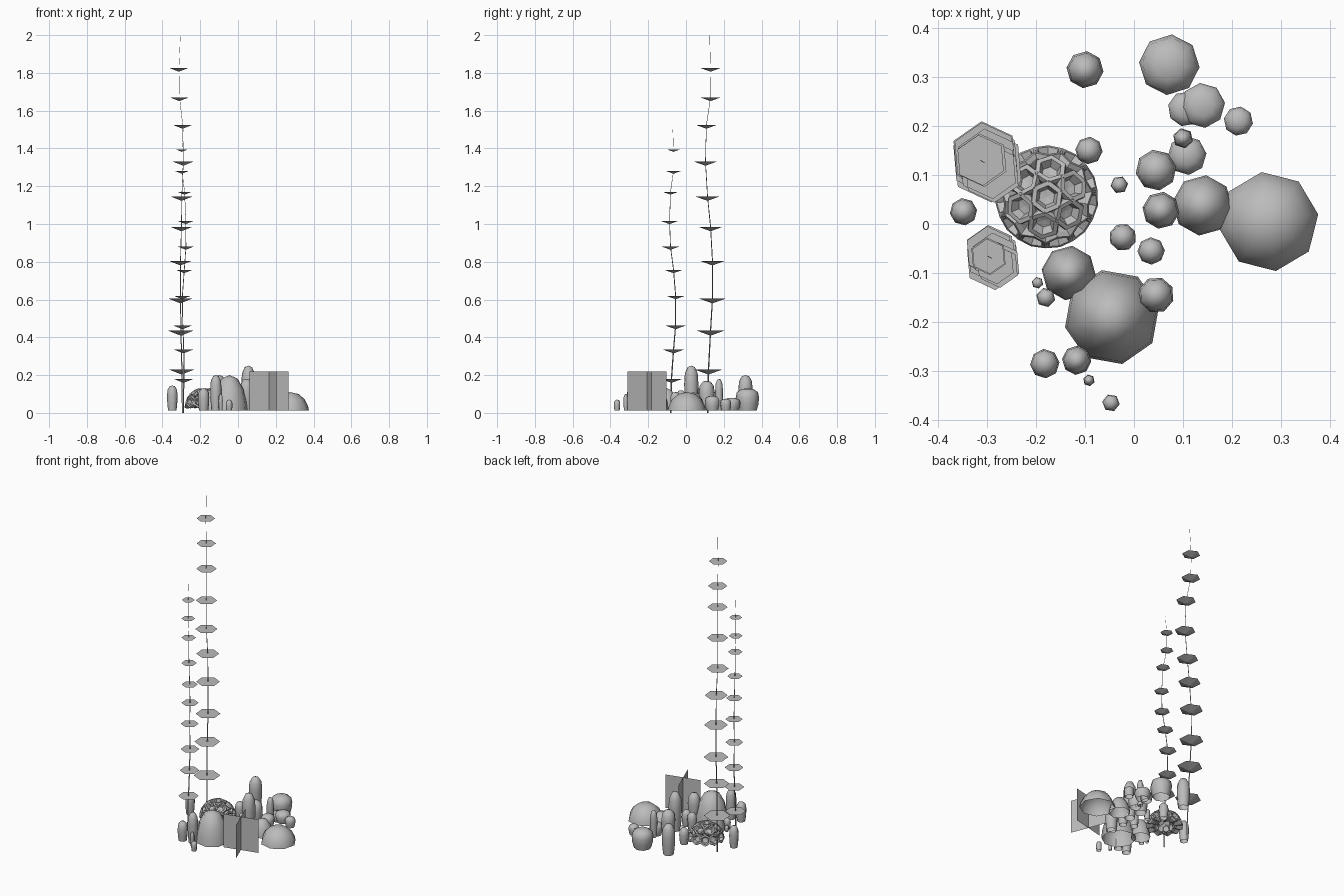
import bpy, bmesh, math
from mathutils import Vector, Matrix

cube = bpy.data.objects.get("Cube")
if cube:
    bpy.data.objects.remove(cube, do_unlink=True)

grey = bpy.data.materials.new("stone_grey")
grey.use_nodes = True
colour = (0.5, 0.5, 0.5, 1)
grey.diffuse_color = colour
grey.node_tree.nodes["Principled BSDF"].inputs["Base Color"].default_value = colour


def finish(bm, name, smooth=False):
    mesh = bpy.data.meshes.new(name)
    bm.to_mesh(mesh)
    bm.free()
    mesh.materials.append(grey)
    for poly in mesh.polygons:
        poly.use_smooth = smooth
    obj = bpy.data.objects.new(name, mesh)
    bpy.context.scene.collection.objects.link(obj)
    return obj


def add_lathe(bm, profile, sides, matrix, phase=0.0):
    """Join rings of a radius/height profile; zero radius makes a tip."""
    rings = []
    for radius, z in profile:
        count = sides if radius > 0 else 1
        turns = [phase + math.tau * i / sides for i in range(count)]
        rings.append([bm.verts.new(matrix @ Vector((radius * math.cos(t), radius * math.sin(t), z)))
                      for t in turns])
    for low, high in zip(rings, rings[1:]):
        for i in range(sides):
            j = (i + 1) % sides
            corners = [low[i % len(low)], low[j % len(low)], high[j % len(high)], high[i % len(high)]]
            bm.faces.new(list(dict.fromkeys(corners)))


# Rounded growths, open underneath: wide domes and slender pillars
DOME = [(1, 0), (0.95, 0.25), (0.78, 0.6), (0.45, 0.9), (0, 1)]
PILLAR = [(0.8, 0), (0.95, 0.3), (1, 0.6), (0.9, 0.83), (0.5, 0.97), (0, 1)]
GROUND = 0.012


def growth(name, shape, x, y, radius, top, sides):
    bm = bmesh.new()
    profile = [(r * radius, z * (top - GROUND)) for r, z in shape]
    add_lathe(bm, profile, sides, Matrix.Translation((x, y, GROUND)), x * 9 + y * 5)
    finish(bm, name, True)


domes = [(0.275, 0.005, 0.102, 0.11), (-0.045, -0.19, 0.098, 0.2),
         (0.14, 0.038, 0.062, 0.11), (-0.133, -0.1, 0.056, 0.13)]
for n, (x, y, r, h) in enumerate(domes):
    growth(f"dome_{n + 1}", DOME, x, y, r, h, 8)

pillars = [(0.072, 0.325, 0.062, 0.13), (0.14, 0.242, 0.046, 0.08), (0.105, 0.235, 0.036, 0.07),
           (-0.1, 0.315, 0.038, 0.2), (0.213, 0.21, 0.03, 0.075), (0.1, 0.175, 0.021, 0.18),
           (0.108, 0.14, 0.04, 0.09), (0.045, 0.11, 0.042, 0.17), (0.055, 0.028, 0.038, 0.25),
           (0.045, -0.145, 0.037, 0.18), (-0.03, 0.08, 0.018, 0.08), (-0.023, -0.027, 0.028, 0.12),
           (0.035, -0.055, 0.028, 0.11), (-0.092, 0.15, 0.028, 0.11), (-0.348, 0.025, 0.028, 0.145),
           (-0.182, -0.285, 0.03, 0.13), (-0.117, -0.278, 0.03, 0.2), (-0.047, -0.365, 0.018, 0.07),
           (-0.092, -0.319, 0.012, 0.1), (-0.18, -0.15, 0.02, 0.08), (-0.197, -0.12, 0.012, 0.05)]
for n, (x, y, r, h) in enumerate(pillars):
    growth(f"pillar_{n + 1}", PILLAR, x, y, r, h, 8 if r > 0.025 else 6)

# Honeycomb cluster: hexagonal cups spread over a small dome
centre = Vector((-0.178, 0.055, 0.03))
bm = bmesh.new()
CUP = [(0.018, 0.055), (0.036, 0.09), (0.034, 0.1), (0.024, 0.1), (0.017, 0.082), (0, 0.08)]
for tilt, count in ((0, 1), (36, 6), (72, 11)):
    for i in range(count):
        turn = Matrix.Rotation(math.tau * i / count + 0.4, 4, 'Z')
        lean = Matrix.Rotation(math.radians(tilt), 4, 'Y')
        add_lathe(bm, CUP, 6, Matrix.Translation(centre) @ turn @ lean)
finish(bm, "honeycomb_cups")
bm = bmesh.new()
add_lathe(bm, [(r * 0.07, z * 0.07) for r, z in DOME], 8, Matrix.Translation(centre))
finish(bm, "honeycomb_core", True)


# Tall stalks: a thin stem carrying shallow hexagonal cups
def stalk(name, points, r_low, r_high, base, tip):
    path = [Vector(base)] + [Vector(p) for p in points] + [Vector(tip)]
    bm = bmesh.new()
    rings = []
    for p in path:
        r = 0.0035 * (1 - p.z / tip[2]) + 0.0008
        rings.append([bm.verts.new(p + Vector((r * math.cos(math.tau * i / 3),
                                               r * math.sin(math.tau * i / 3), 0))) for i in range(3)])
    for low, high in zip(rings, rings[1:]):
        for i in range(3):
            j = (i + 1) % 3
            bm.faces.new((low[i], low[j], high[j], high[i]))
    finish(bm, name + "_stem")
    bm = bmesh.new()
    for i, p in enumerate(points):
        r = r_low + (r_high - r_low) * i / (len(points) - 1)
        cup = [(0, -r * 0.36), (r, 0), (0, 0)]
        add_lathe(bm, cup, 6, Matrix.Translation(p), math.radians(35))
    finish(bm, name + "_leaves")


stalk("tall_stalk",
      [(-0.298, 0.119, 0.23), (-0.303, 0.13, 0.435), (-0.305, 0.14, 0.605), (-0.305, 0.14, 0.805),
       (-0.3, 0.13, 0.985), (-0.298, 0.114, 1.145), (-0.29, 0.103, 1.33), (-0.293, 0.108, 1.525),
       (-0.31, 0.13, 1.67), (-0.313, 0.13, 1.825)],
      0.075, 0.052, (-0.295, 0.115, 0), (-0.305, 0.125, 2))
stalk("short_stalk",
      [(-0.288, -0.077, 0.18), (-0.288, -0.066, 0.335), (-0.293, -0.055, 0.462), (-0.295, -0.055, 0.62),
       (-0.285, -0.066, 0.757), (-0.276, -0.082, 0.88), (-0.277, -0.087, 1.015), (-0.283, -0.082, 1.17),
       (-0.297, -0.066, 1.28), (-0.297, -0.066, 1.395)],
      0.058, 0.036, (-0.29, -0.08, 0), (-0.29, -0.07, 1.5))

# Two crossed upright sheets
for n, (dx, dy) in enumerate(((0.103, 0.025), (-0.04, 0.103))):
    bm = bmesh.new()
    corners = ((-1, GROUND), (1, GROUND), (1, 0.22), (-1, 0.22))
    bm.faces.new([bm.verts.new((0.164 + s * dx, -0.206 + s * dy, z)) for s, z in corners])
    finish(bm, f"crossed_sheet_{n + 1}")
